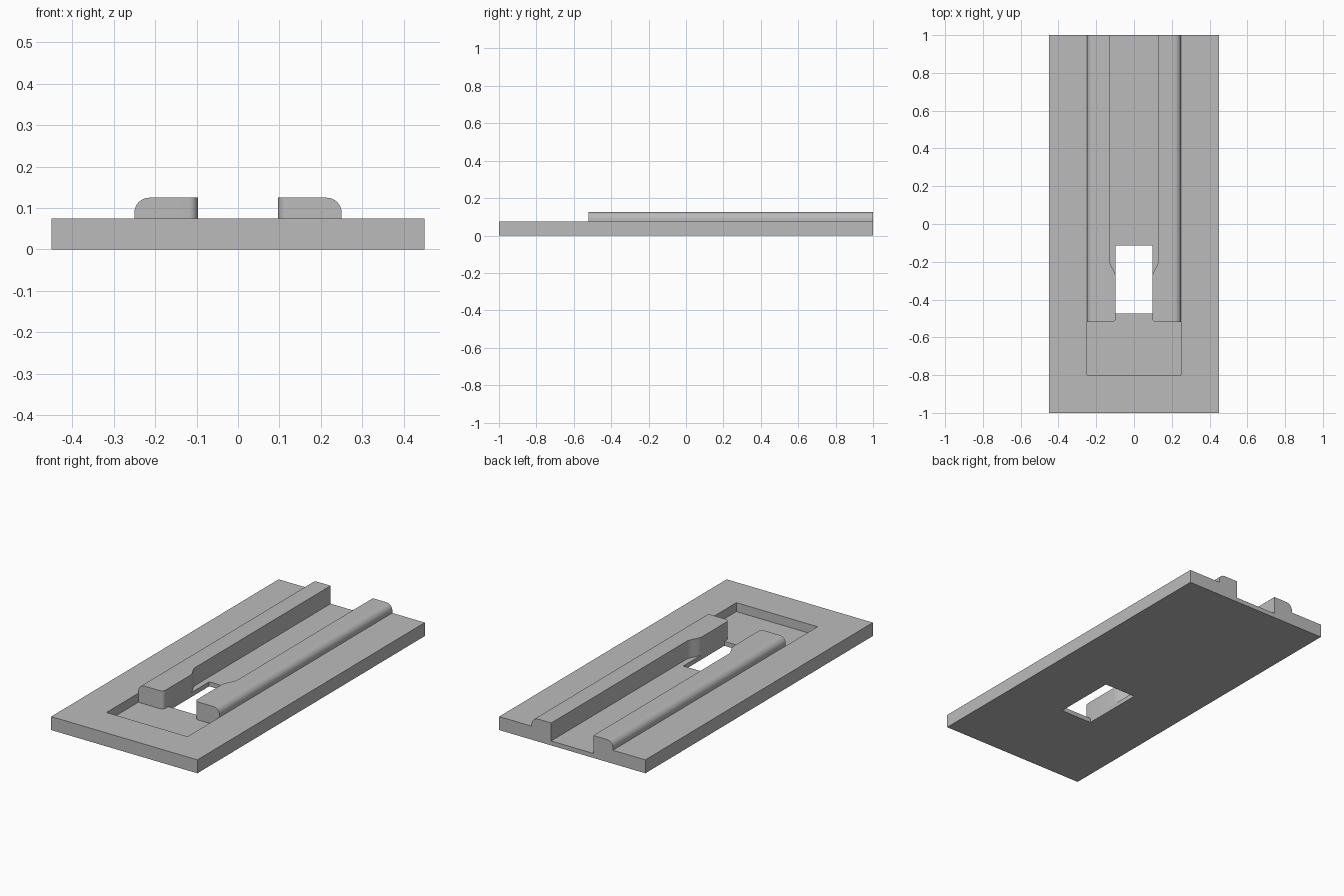
import bpy, bmesh, math

if "Cube" in bpy.data.objects:
    bpy.data.objects.remove(bpy.data.objects["Cube"], do_unlink=True)

FLOOR, DECK, TOP = 0.025, 0.075, 0.125
POCKET = 0.25      # half width of the recess, also the rails' outer side
THROAT = 0.097     # half width of the narrow opening
CHANNEL = 0.13     # half width of the long channel
FRONT = -0.52      # front end of the rails

grey = bpy.data.materials.new("plain grey")
grey.use_nodes = True
grey.diffuse_color = (0.5, 0.5, 0.5, 1)
grey.node_tree.nodes["Principled BSDF"].inputs["Base Color"].default_value = (0.5, 0.5, 0.5, 1)


def add_object(name, bm):
    bmesh.ops.recalc_face_normals(bm, faces=bm.faces)
    mesh = bpy.data.meshes.new(name)
    bm.to_mesh(mesh)
    bm.free()
    mesh.materials.append(grey)
    obj = bpy.data.objects.new(name, mesh)
    bpy.context.collection.objects.link(obj)
    return obj


def prism(outline, z0, z1):
    bm = bmesh.new()
    base = bm.faces.new([bm.verts.new((x, y, z0)) for x, y in outline])
    up = bmesh.ops.extrude_face_region(bm, geom=[base], use_keep_orig=True)
    verts = [v for v in up["geom"] if isinstance(v, bmesh.types.BMVert)]
    bmesh.ops.translate(bm, verts=verts, vec=(0, 0, z1 - z0))
    return bm


def box(name, half_x, y0, y1, z0, z1):
    return add_object(name, prism([(-half_x, y0), (half_x, y0), (half_x, y1), (-half_x, y1)], z0, z1))


# Base plate with an open-ended recess and a through slot
plate = box("base_plate", 0.45, -1, 1, 0, DECK)
recess = box("recess_cutter", POCKET, -0.8, 1.2, FLOOR, 0.3)
slot = box("slot_cutter", THROAT, -0.475, -0.115, -0.1, 0.3)
for cutter in (recess, slot):
    cut = plate.modifiers.new(cutter.name, "BOOLEAN")
    cut.operation, cut.solver, cut.object = "DIFFERENCE", "EXACT", cutter
    cutter.hide_render = True
    cutter.hide_set(True)


def rail_outline(side):
    # Rounded front corner, then an S-shaped widening into the channel
    r, n = 0.022, 8
    points = [(POCKET, 1), (POCKET, FRONT)]
    for i in range(n + 1):
        a = math.pi / 2 * i / n
        points.append((THROAT + r - r * math.sin(a), FRONT + r - r * math.cos(a)))
    for i in range(n + 1):
        t = i / n
        ease = t * t * (3 - 2 * t)
        points.append((THROAT + (CHANNEL - THROAT) * ease, -0.28 + 0.09 * t))
    points.append((CHANNEL, 1))
    return [(side * x, y) for x, y in points]


# Two mirrored guide rails, rounded along the outer top edge
for name, side in (("left_rail", 1), ("right_rail", -1)):
    bm = prism(rail_outline(side), FLOOR, TOP)
    edge = [e for e in bm.edges
            if all(abs(v.co.x - side * POCKET) < 1e-4 and v.co.z > TOP - 1e-4 for v in e.verts)]
    bmesh.ops.bevel(bm, geom=edge, offset=0.036, segments=8, profile=0.5, affect="EDGES")
    rail = add_object(name, bm)
    bpy.ops.object.select_all(action="DESELECT")
    rail.select_set(True)
    bpy.context.view_layer.objects.active = rail
    bpy.ops.object.shade_smooth_by_angle(angle=math.radians(35))
